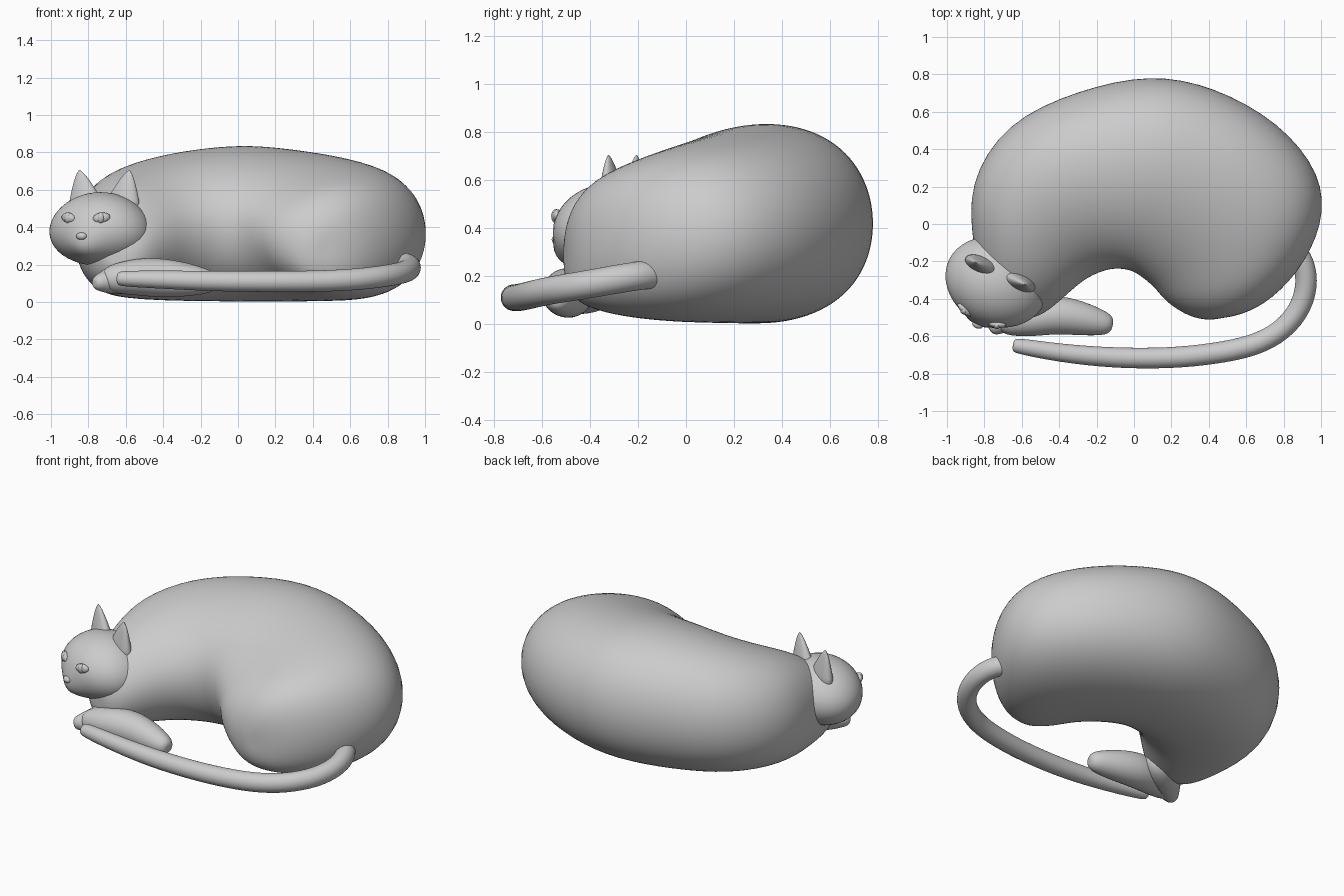
import bpy, bmesh
from math import sin, cos, pi, radians, exp
from mathutils import Vector, Matrix

if "Cube" in bpy.data.objects:
    bpy.data.objects.remove(bpy.data.objects["Cube"])


def add_mesh(name, bm, subsurf=0):
    bmesh.ops.recalc_face_normals(bm, faces=bm.faces[:])
    for f in bm.faces:
        f.smooth = True
    me = bpy.data.meshes.new(name)
    bm.to_mesh(me)
    bm.free()
    ob = bpy.data.objects.new(name, me)
    bpy.context.collection.objects.link(ob)
    if subsurf:
        mod = ob.modifiers.new("smooth", "SUBSURF")
        mod.levels = mod.render_levels = subsurf
    return ob


def loft(name, rings, subsurf=2, matrix=None):
    """Skin a list of point rings and close both ends with fans."""
    bm = bmesh.new()
    rows = [[bm.verts.new(p) for p in r] for r in rings]
    n = len(rows[0])
    for a, b in zip(rows, rows[1:]):
        for k in range(n):
            bm.faces.new((a[k], a[(k + 1) % n], b[(k + 1) % n], b[k]))
    for row in (rows[0], rows[-1]):
        c = bm.verts.new(sum((v.co for v in row), Vector()) / n)
        for k in range(n):
            bm.faces.new((row[k], row[(k + 1) % n], c))
    if matrix:
        bm.transform(matrix)
    return add_mesh(name, bm, subsurf)


def tube(name, pts, cap=.8, n=12):
    """Round-ended limb: points are x, y, z, radius; cap is the end length in radii."""
    path = [(Vector(p[:3]), p[3] * 1.04) for p in pts]

    def end(a, b):
        d = (a[0] - b[0]).normalized() * a[1] * cap
        return [(a[0] + d * .7, a[1] * .75), (a[0] + d, a[1] * .4)]
    path = end(path[0], path[1])[::-1] + path + end(path[-1], path[-2])
    rings = []
    for i, (p, r) in enumerate(path):
        t = (path[min(i + 1, len(path) - 1)][0] - path[max(i - 1, 0)][0]).normalized()
        side = t.cross(Vector((0, 0, 1))).normalized()
        up = side.cross(t)
        rings.append([p + r * (side * cos(2 * pi * k / n) + up * sin(2 * pi * k / n))
                      for k in range(n)])
    return loft(name, rings)


# Curled body: sections given by outer point, inner point, bottom and top
sections = [
    (-.72, -.48, -.58, -.51, .17, .32),
    (-.82, -.37, -.49, -.49, .08, .46),
    (-.86, -.11, -.39, -.41, .04, .60),
    (-.895, .21, -.27, -.30, .02, .70),
    (-.69, .55, -.17, -.255, .005, .775),
    (-.30, .72, -.10, -.24, 0, .825),
    (.09, .81, -.02, -.25, -.002, .845),
    (.43, .74, .03, -.28, -.002, .825),
    (.78, .55, .08, -.32, 0, .79),
    (1.01, .27, .12, -.36, .005, .745),
    (1.02, .0, .16, -.41, .02, .69),
    (.88, -.27, .23, -.46, .05, .62),
    (.69, -.44, .31, -.50, .10, .51),
    (.55, -.49, .40, -.515, .19, .39),
]
N = 24


def body_point(mid, half, zm, zh, a):
    """Ellipse whose top leans outward and whose inner foot is fuller."""
    c, s = cos(a), sin(a)
    lean = .14 * s * s
    if s < 0:
        lean *= (1 + c) / 2
        if c < 0:
            c = -abs(c) ** .8
    return mid + half * (c + lean) + zm + zh * s


rings = []
for ox, oy, ix, iy, z0, z1 in sections:
    O, I = Vector((ox, oy, 0)), Vector((ix, iy, 0))
    zm, zh = Vector((0, 0, (z0 + z1) / 2)), Vector((0, 0, (z1 - z0) / 2))
    rings.append([body_point((O + I) / 2, (O - I) / 2, zm, zh, 2 * pi * k / N)
                  for k in range(N)])
loft("body", rings)

# Tail wrapped round the front
tube("tail", [(-.63, -.65, .125, .042), (-.4, -.69, .12, .049),
              (-.1, -.718, .11, .055), (.2, -.718, .11, .056), (.42, -.695, .11, .057),
              (.64, -.655, .12, .058), (.80, -.57, .14, .058), (.90, -.44, .16, .059),
              (.93, -.3, .185, .06), (.90, -.18, .205, .06), (.82, -.1, .21, .06)], cap=.4)

# Folded front legs
tube("front_leg_right", [(-.66, -.52, .125, .08), (-.55, -.505, .135, .098),
                         (-.42, -.48, .13, .107), (-.28, -.505, .12, .092),
                         (-.17, -.53, .11, .068)])
tube("front_leg_left", [(-.52, -.38, .16, .11), (-.62, -.45, .13, .095),
                        (-.70, -.52, .11, .065), (-.735, -.545, .105, .05)])

# Head frame, turned a little to the side
HEAD = Matrix.Translation((-.735, -.31, .39)) @ Matrix.Rotation(radians(-24), 4, "Z")


def ball(name, loc, size, yaw=0, roll=0, seg=16):
    bm = bmesh.new()
    bmesh.ops.create_uvsphere(bm, u_segments=seg, v_segments=seg // 2, radius=1)
    bm.transform(HEAD @ Matrix.Translation(loc) @ Matrix.Rotation(radians(yaw), 4, "Z")
                 @ Matrix.Rotation(radians(roll), 4, "Y") @ Matrix.Diagonal((*size, 1)))
    return add_mesh(name, bm)


# Head with fuller cheeks below the middle and a soft muzzle
bm = bmesh.new()
bmesh.ops.create_uvsphere(bm, u_segments=40, v_segments=24, radius=1)
for v in bm.verts:
    w = 1 - .08 * v.co.z
    v.co = Vector((v.co.x * .28 * w, v.co.y * .235, v.co.z * .197))
    g = exp(-((v.co - Vector((0, -.19, -.09))).length / .09) ** 2)
    v.co += Vector((0, -.04, -.012)) * g
bm.transform(HEAD)
add_mesh("head", bm)
ball("nose", (0, -.25, -.038), (.03, .02, .02))

for side, label in ((-1, "left"), (1, "right")):
    # Almond eyelid with eyeball
    ball("eyelid_" + label, (side * .097, -.205, .06), (.047, .02, .028), side * 20, -side * 8)
    ball("eye_" + label, (side * .096, -.211, .06), (.02, .02, .03))
    # Pointed, flattened ear
    ear = []
    for t in (0, .25, .5, .75, .92, 1):
        r = (1 - t) ** .7 + .03
        ear.append([Vector((side * (.11 + .035 * t) + .1 * r * cos(2 * pi * k / 16),
                            .05 + .05 * r * sin(2 * pi * k / 16),
                            .12 + .195 * t - side * .025 * cos(2 * pi * k / 16) * (1 - t)))
                    for k in range(16)])
    loft("ear_" + label, ear, 1, HEAD)
